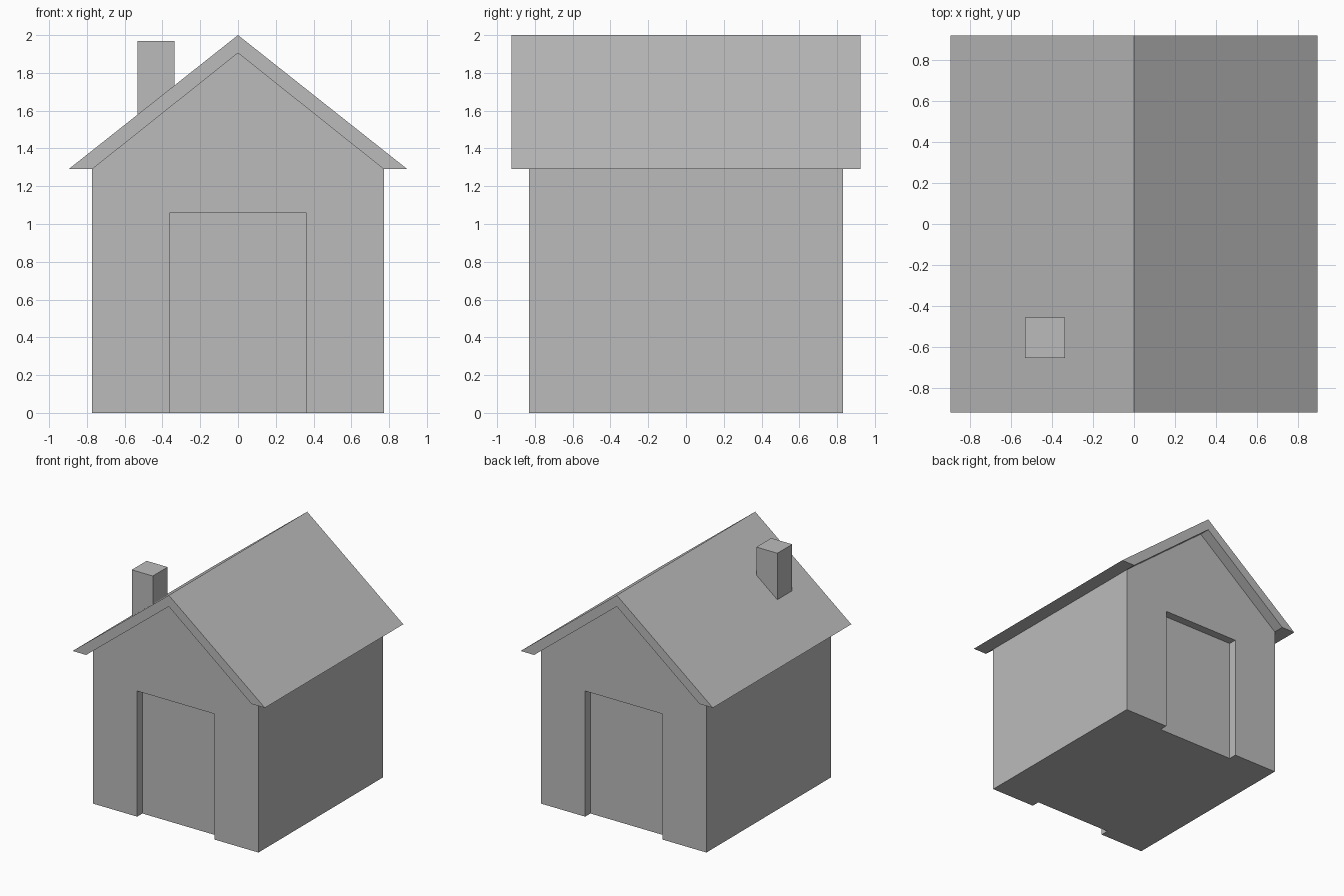
import bpy
import bmesh

old = bpy.data.objects.get("Cube")
if old:
    bpy.data.objects.remove(old, do_unlink=True)

GREY = (0.5, 0.5, 0.5, 1)
grey = bpy.data.materials.new("plain grey")
grey.use_nodes = True
grey.diffuse_color = GREY
grey.node_tree.nodes["Principled BSDF"].inputs["Base Color"].default_value = GREY


def prism(name, profile, y0, y1):
    """Extrude an (x, z) profile from y0 to y1."""
    bm = bmesh.new()
    face = bm.faces.new([bm.verts.new((x, y0, z)) for x, z in profile])
    ext = bmesh.ops.extrude_face_region(bm, geom=[face])
    moved = [v for v in ext["geom"] if isinstance(v, bmesh.types.BMVert)]
    bmesh.ops.translate(bm, verts=moved, vec=(0, y1 - y0, 0))
    bmesh.ops.recalc_face_normals(bm, faces=bm.faces)
    mesh = bpy.data.meshes.new(name)
    bm.to_mesh(mesh)
    bm.free()
    mesh.materials.append(grey)
    obj = bpy.data.objects.new(name, mesh)
    bpy.context.collection.objects.link(obj)
    return obj


def box(name, x0, x1, y0, y1, z0, z1):
    return prism(name, [(x0, z0), (x1, z0), (x1, z1), (x0, z1)], y0, y1)


WALL_X, WALL_Y, EAVE_Z, GABLE_Z = 0.772, 0.83, 1.29, 1.905
DOOR_X, DOOR_Z, RECESS = 0.36, 1.06, 0.07

# Gabled house body
body = prism("house_walls", [(-WALL_X, 0), (WALL_X, 0), (WALL_X, EAVE_Z),
                             (0, GABLE_Z), (-WALL_X, EAVE_Z)], -WALL_Y, WALL_Y)

# Recessed doorways in the front and back walls
for side in (-1, 1):
    ys = sorted((side * (WALL_Y - RECESS), side * (WALL_Y + 0.1)))
    cutter = box("doorway_cutter", -DOOR_X, DOOR_X, *ys, -0.1, DOOR_Z)
    cutter.hide_render = True
    mod = body.modifiers.new("doorway", 'BOOLEAN')
    mod.operation = 'DIFFERENCE'
    mod.solver = 'EXACT'
    mod.object = cutter
    bpy.context.view_layer.objects.active = body
    bpy.ops.object.modifier_apply(modifier=mod.name)
    bpy.data.objects.remove(cutter, do_unlink=True)

# Overhanging roof with level-cut eaves
prism("roof", [(-0.897, EAVE_Z), (-WALL_X, EAVE_Z), (0, GABLE_Z),
               (WALL_X, EAVE_Z), (0.897, EAVE_Z), (0, 2)], -0.923, 0.923)

# Chimney rising through the roof
box("chimney", -0.533, -0.337, -0.655, -0.457, 1.55, 1.97)
